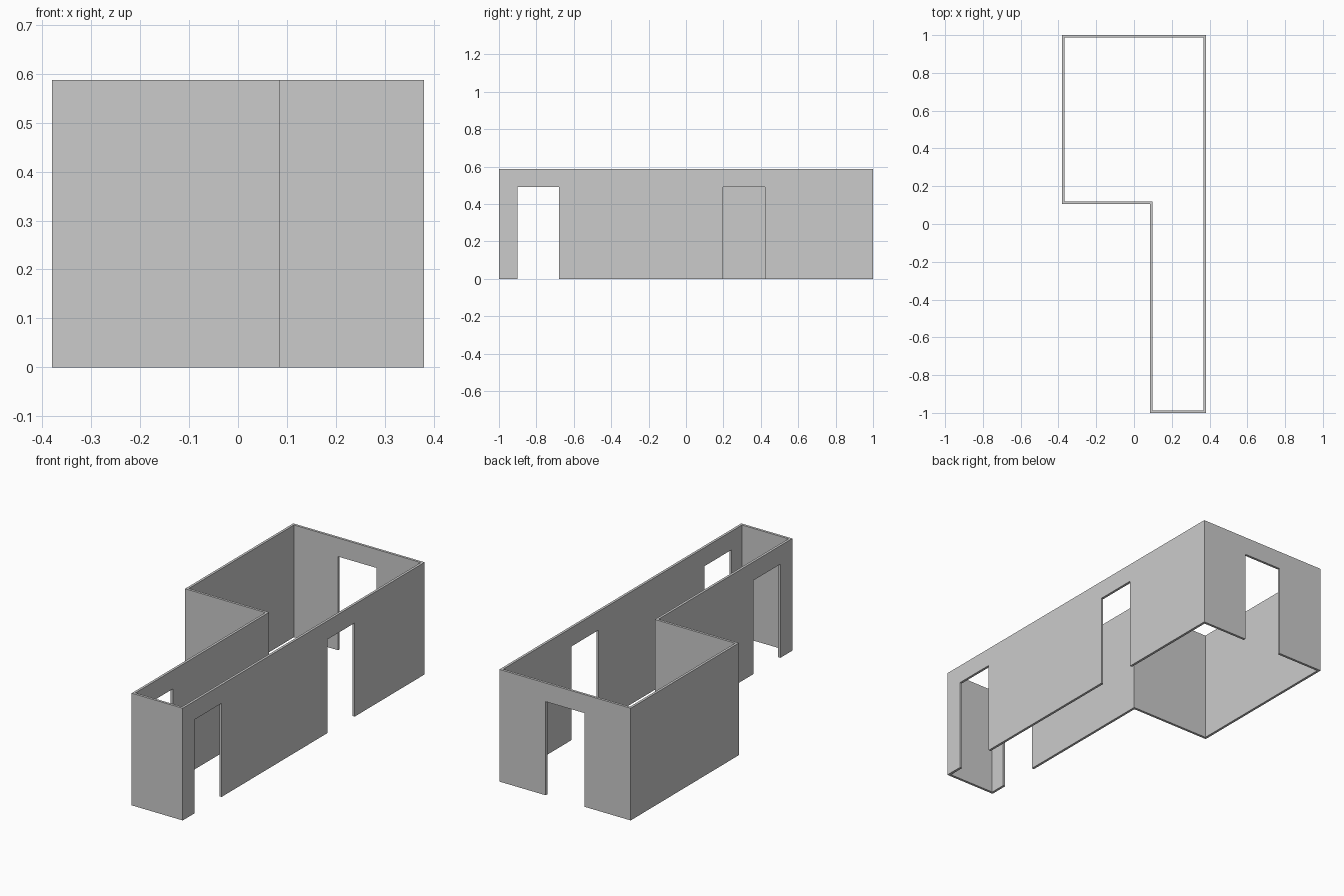
import bpy, bmesh
from mathutils import Vector

if "Cube" in bpy.data.objects:
    bpy.data.objects.remove(bpy.data.objects["Cube"])

HEIGHT, THICK = 0.587, 0.013
DOOR_H, DOOR_W = 0.49, 0.224

# L-shaped footprint, counter-clockwise
outline = [Vector(p) for p in [(0.085, -1), (0.38, -1), (0.38, 1),
                               (-0.38, 1), (-0.38, 0.105), (0.085, 0.105)]]


def inset(pts, d):
    """Offset a right-angled counter-clockwise outline inwards."""
    result = []
    for i, p in enumerate(pts):
        a = (p - pts[i - 1]).normalized()
        b = (pts[(i + 1) % len(pts)] - p).normalized()
        result.append(p + d * (Vector((-a.y, a.x)) + Vector((-b.y, b.x))))
    return result


# Walls: a mitred ring extruded upwards
bm = bmesh.new()
outer = [bm.verts.new((p.x, p.y, 0)) for p in outline]
inner = [bm.verts.new((p.x, p.y, 0)) for p in inset(outline, THICK)]
n = len(outer)
faces = [bm.faces.new((outer[i], outer[(i + 1) % n], inner[(i + 1) % n], inner[i]))
         for i in range(n)]
ext = bmesh.ops.extrude_face_region(bm, geom=faces, use_keep_orig=True)
bmesh.ops.translate(bm, vec=(0, 0, HEIGHT),
                    verts=[v for v in ext["geom"] if isinstance(v, bmesh.types.BMVert)])
bmesh.ops.recalc_face_normals(bm, faces=bm.faces)
mesh = bpy.data.meshes.new("walls")
bm.to_mesh(mesh)
bm.free()
walls = bpy.data.objects.new("walls", mesh)
bpy.context.collection.objects.link(walls)


def cut_door(name, x, y, sx, sy):
    """Cut a doorway that is open at the floor."""
    bpy.ops.mesh.primitive_cube_add(size=1, location=(x, y, DOOR_H / 2 - 0.05))
    cutter = bpy.context.object
    cutter.name = name
    cutter.scale = (sx, sy, DOOR_H + 0.1)
    bpy.context.view_layer.update()
    mod = walls.modifiers.new(name, 'BOOLEAN')
    mod.operation, mod.solver, mod.object = 'DIFFERENCE', 'EXACT', cutter
    bpy.context.view_layer.objects.active = walls
    bpy.ops.object.modifier_apply(modifier=name)
    bpy.data.objects.remove(cutter)


# Facing pair of corridor doors, room side door, back door
cut_door("corridor_doors", 0.23, -0.79, 0.5, DOOR_W)
cut_door("room_side_door", 0.38, 0.31, 0.1, DOOR_W)
cut_door("back_door", 0.0, 1.0, DOOR_W, 0.1)
